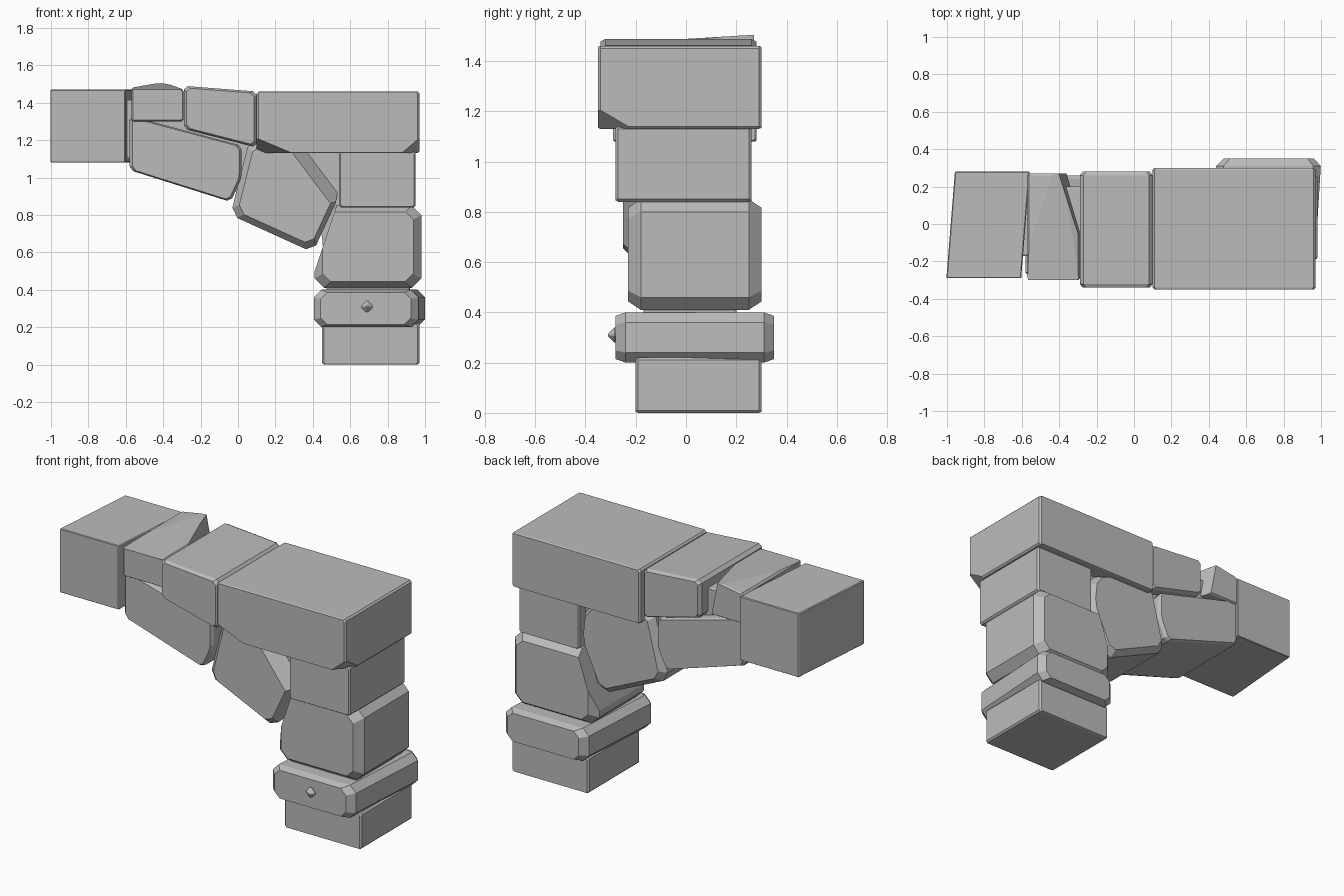
import bpy
import bmesh
from mathutils import Vector

cube = bpy.data.objects.get("Cube")
if cube:
    bpy.data.objects.remove(cube, do_unlink=True)

grey = (0.5, 0.5, 0.5, 1)
stone = bpy.data.materials.new("grey stone")
stone.use_nodes = True
stone.diffuse_color = grey
stone.node_tree.nodes["Principled BSDF"].inputs["Base Color"].default_value = grey


def rectangle(left, right, bottom, top):
    return [(left, bottom), (right, bottom), (right, top), (left, top)]


def nip_corners(outline, size):
    """Replace every corner of an outline by a short diagonal."""
    points = [Vector(point) for point in outline]
    nipped = []
    for before, corner, after in zip(points[-1:] + points[:-1], points,
                                     points[1:] + points[:1]):
        nipped.append(corner + (before - corner).normalized() * size)
        nipped.append(corner + (after - corner).normalized() * size)
    return nipped


def shrink(outline, inset):
    """Scale an outline about its middle so its extremes move in by inset."""
    middle = sum(outline, Vector((0, 0))) / len(outline)
    reach = max((point - middle).length for point in outline)
    return [middle + (point - middle) * (1 - inset / reach) for point in outline]


def add_ring(bm, outline, y, shear):
    return [bm.verts.new((point.x + shear * y, y, point.y)) for point in outline]


def slice_off(bm, point, normal):
    """Strike off everything on the normal side of a plane and cap the cut."""
    geometry = bm.verts[:] + bm.edges[:] + bm.faces[:]
    bmesh.ops.bisect_plane(bm, geom=geometry, plane_co=point,
                           plane_no=Vector(normal).normalized(), clear_outer=True)
    rim = [edge for edge in bm.edges if edge.is_boundary]
    bmesh.ops.holes_fill(bm, edges=rim, sides=0)


def block(name, outline, front, back, cut=0.03, shear=0.0, slices=()):
    """Hewn stone: an outline run from front to back with all rims chamfered."""
    bm = bmesh.new()
    rim = nip_corners(outline, cut)
    face = shrink(rim, cut)
    rings = [add_ring(bm, shape, y, shear) for shape, y in (
        (face, front), (rim, front + cut), (rim, back - cut), (face, back))]
    for near, far in zip(rings, rings[1:]):
        for i in range(len(near)):
            bm.faces.new((near[i - 1], near[i], far[i], far[i - 1]))
    bm.faces.new(rings[0])
    bm.faces.new(rings[-1])
    for point, normal in slices:
        slice_off(bm, point, normal)
    bmesh.ops.recalc_face_normals(bm, faces=bm.faces[:])
    mesh = bpy.data.meshes.new(name)
    bm.to_mesh(mesh)
    bm.free()
    mesh.materials.append(stone)
    obj = bpy.data.objects.new(name, mesh)
    bpy.context.collection.objects.link(obj)


# Column stones, bottom to top
block("foot_stone", rectangle(.45, .97, 0, .22), -.2, .3, cut=.01)
block("band_stone", rectangle(.42, .98, .2, .4), -.28, .35, cut=.04, shear=.06)
block("column_stone", rectangle(.41, .98, .41, .85), -.23, .3, cut=.05,
      slices=[((.41, 0, .5), (-3, 0, 1))])
block("neck_stone", rectangle(.54, .95, .84, 1.14), -.28, .26, cut=.01)

# Long stone over the column, its lower front corners struck off
block("lintel_stone", rectangle(.1, .97, 1.13, 1.46), -.35, .3, cut=.01,
      slices=[((.97, -.35, 1.21), (1, -.7, -1.2)),
              ((.1, -.35, 1.21), (-.5, -.7, -1.2))])

# Stones of the sloping underside
block("lower_brace_stone",
      [(-.04, .8), (.4, .6), (.54, .9), (.52, 1.1), (.4, 1.16), (.06, 1.2)],
      -.25, .26, cut=.04,
      slices=[((.36, -.25, 1.04), (4, -4, 3))])
block("upper_brace_stone",
      [(-.58, 1.04), (-.04, .87), (.02, 1), (.02, 1.17), (-.58, 1.33)],
      -.28, .26, cut=.02)

# Top stones, parted by a notch toward the back
block("top_left_stone",
      [(-.57, 1.3), (-.29, 1.3), (-.29, 1.47), (-.4, 1.51), (-.57, 1.48)],
      -.3, .27, cut=.01,
      slices=[((-.3, 0, 1.4), (1, .3, .2)), ((-.4, .2, 1.5), (0, -.06, 1))])
block("top_middle_stone",
      [(-.29, 1.26), (.1, 1.16), (.1, 1.46), (-.29, 1.49)],
      -.34, .28, cut=.02)

# Free end of the beam, slightly turned
block("beam_end_stone", rectangle(-.98, -.58, 1.08, 1.47), -.29, .28,
      cut=.005, shear=.08)

# Recessed fill behind the joints
block("joint_fill",
      [(.5, .1), (.92, .1), (.92, 1.42), (-.7, 1.42), (-.7, 1.14), (0, .92), (.45, .7)],
      -.17, .2, cut=.01)

# Small pointed stud on the band
block("band_stud", rectangle(.66, .72, .28, .34), -.31, -.2, cut=.025)
